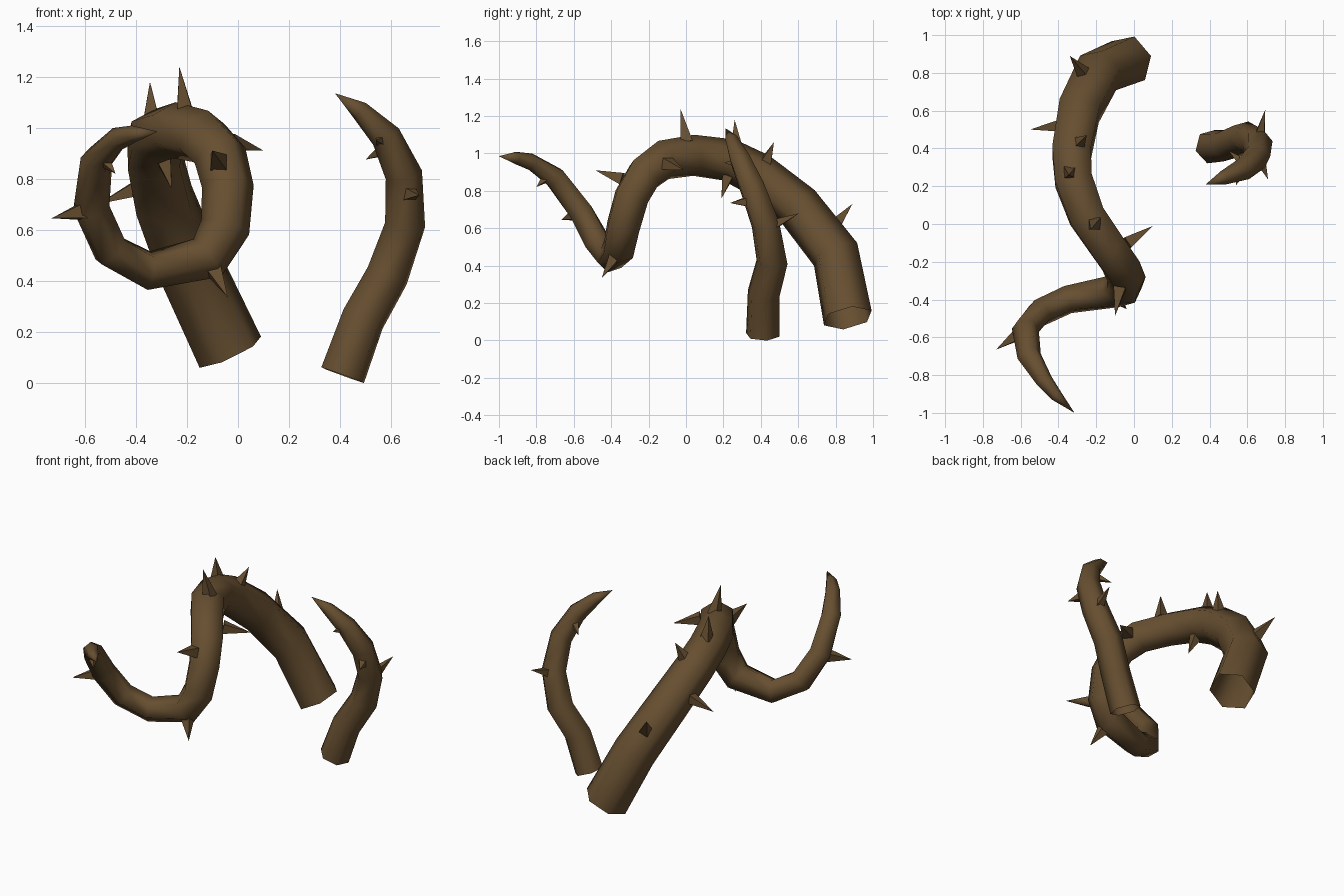
import bpy, bmesh, math
from mathutils import Vector

bark = bpy.data.materials.new("bark_brown")
bark.diffuse_color = (0.135, 0.078, 0.030, 1)


def finish(bm, name, smooth):
    me = bpy.data.meshes.new(name)
    bm.to_mesh(me)
    bm.free()
    for p in me.polygons:
        p.use_smooth = smooth
    me.materials.append(bark)
    ob = bpy.data.objects.new(name, me)
    bpy.context.collection.objects.link(ob)


def vine(name, path, sides=6, turn=15):
    """Tapered tube along (x, y, z, radius) points, open at the base, pointed at the tip."""
    pts = [Vector(p[:3]) for p in path]
    bm = bmesh.new()
    rings, u = [], Vector((1, 0, 0))
    for i, p in enumerate(pts[:-1]):
        a = (pts[i + 1] - p).normalized()
        b = (p - pts[i - 1]).normalized() if i else a
        t = (a + b).normalized()
        u = (u - t * u.dot(t)).normalized()
        v = t.cross(u)
        ring = []
        for k in range(sides):
            g = math.tau * k / sides + math.radians(turn)
            ring.append(bm.verts.new(p + (u * math.cos(g) + v * math.sin(g)) * path[i][3]))
        rings.append(ring)
    for r, s in zip(rings, rings[1:]):
        for k in range(sides):
            n = (k + 1) % sides
            bm.faces.new((r[k], r[n], s[n], s[k]))
    tip = bm.verts.new(pts[-1])
    for k in range(sides):
        bm.faces.new((rings[-1][k], rings[-1][(k + 1) % sides], tip))
    finish(bm, name, True)


def thorns(name, pairs, radius):
    """Four-sided spikes, each from a base point to a tip point."""
    bm = bmesh.new()
    for base, tip in pairs:
        base, tip = Vector(base), Vector(tip)
        d = (tip - base).normalized()
        base -= d * 0.02
        u = d.orthogonal().normalized()
        v = d.cross(u)
        ring = [bm.verts.new(base + (u * math.cos(k * math.pi / 2) + v * math.sin(k * math.pi / 2)) * radius)
                for k in range(4)]
        top = bm.verts.new(tip)
        for k in range(4):
            bm.faces.new((ring[k], ring[(k + 1) % 4], top))
        bm.faces.new(ring[::-1])
    finish(bm, name, False)


# long curling vine
vine("long_vine", [
    (-0.03, 0.865, 0.12, 0.137), (-0.19, 0.80, 0.46, 0.132), (-0.29, 0.60, 0.715, 0.125),
    (-0.33, 0.38, 0.89, 0.118), (-0.32, 0.23, 0.965, 0.114), (-0.25, 0.04, 0.99, 0.110),
    (-0.14, -0.12, 0.965, 0.108), (-0.07, -0.22, 0.89, 0.106), (-0.04, -0.29, 0.77, 0.102),
    (-0.05, -0.335, 0.61, 0.098), (-0.12, -0.36, 0.49, 0.092), (-0.35, -0.40, 0.44, 0.078),
    (-0.50, -0.47, 0.52, 0.075), (-0.575, -0.56, 0.685, 0.072), (-0.555, -0.70, 0.87, 0.064),
    (-0.475, -0.83, 0.955, 0.047), (-0.41, -0.91, 0.975, 0.034), (-0.315, -1.0, 0.985, 0)])

# short upright vine
vine("short_vine", [
    (0.41, 0.41, 0.03, 0.092), (0.49, 0.415, 0.25, 0.088), (0.585, 0.46, 0.42, 0.086),
    (0.655, 0.425, 0.62, 0.080), (0.65, 0.355, 0.815, 0.073), (0.58, 0.29, 0.965, 0.060),
    (0.475, 0.245, 1.07, 0.038), (0.38, 0.21, 1.135, 0)])

# thorns: (base, tip)
thorns("long_vine_thorns", [
    ((-0.21, 0.00, 1.08), (-0.23, -0.03, 1.24)), ((-0.34, 0.27, 1.05), (-0.345, 0.26, 1.18)),
    ((-0.40, 0.52, 0.76), (-0.55, 0.50, 0.70)), ((-0.29, 0.22, 0.87), (-0.26, 0.19, 0.76)),
    ((-0.29, 0.43, 0.96), (-0.25, 0.47, 1.06)), ((-0.27, 0.80, 0.62), (-0.34, 0.89, 0.73)),
    ((-0.02, -0.09, 0.94), (0.10, -0.01, 0.91)), ((-0.08, -0.36, 0.87), (-0.10, -0.485, 0.91)),
    ((-0.09, -0.39, 0.435), (-0.04, -0.45, 0.335)), ((-0.62, -0.59, 0.67), (-0.73, -0.665, 0.645)),
    ((-0.53, -0.74, 0.88), (-0.48, -0.80, 0.82))], 0.045)
thorns("short_vine_thorns", [
    ((0.67, 0.49, 0.63), (0.695, 0.605, 0.68)), ((0.68, 0.31, 0.74), (0.71, 0.235, 0.735)),
    ((0.57, 0.33, 0.91), (0.50, 0.39, 0.875)), ((0.56, 0.26, 0.95), (0.54, 0.205, 0.95))], 0.035)
